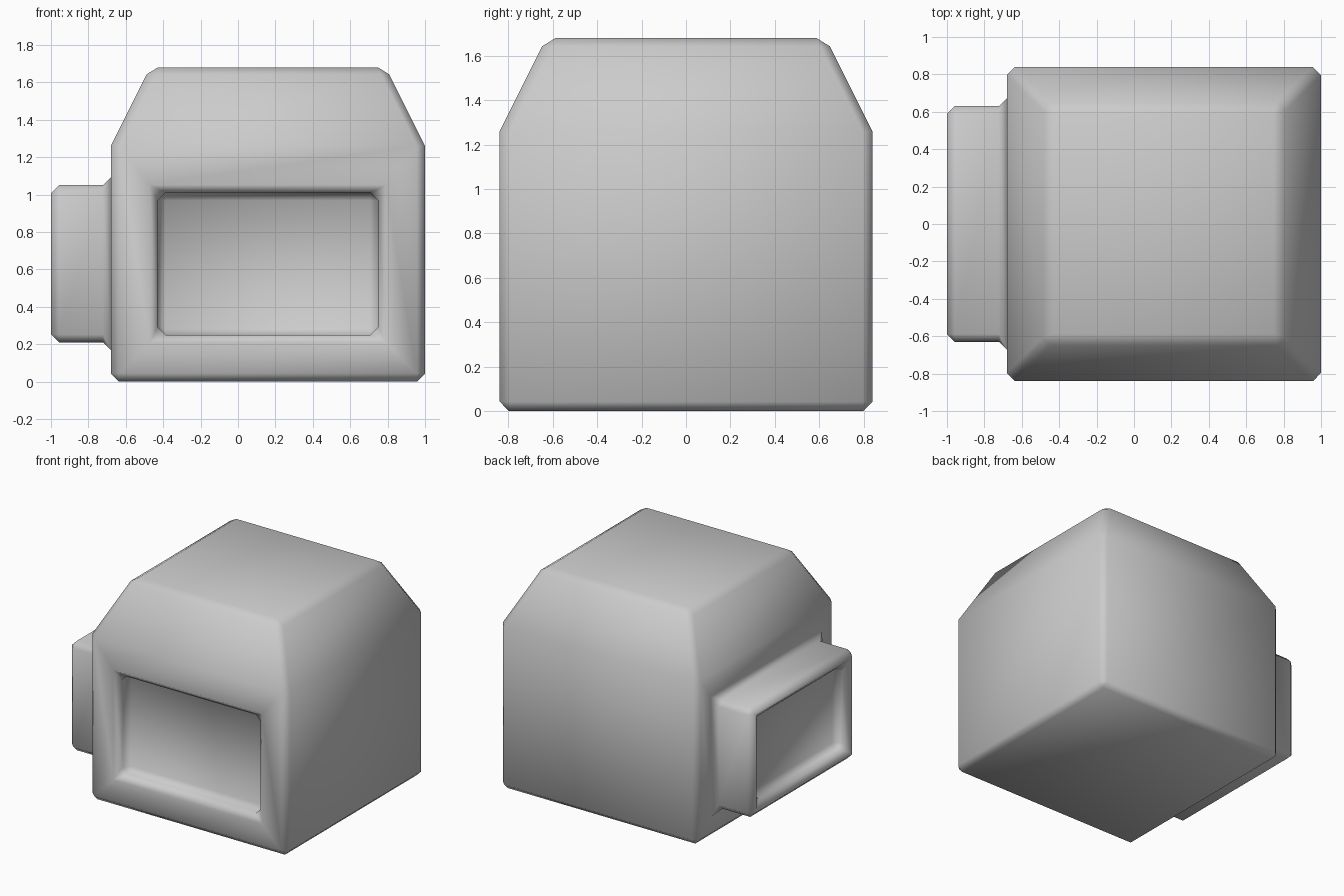
import bpy, bmesh
from mathutils import Vector

if "Cube" in bpy.data.objects:
    bpy.data.objects.remove(bpy.data.objects["Cube"])

X0, X1, Y = -0.68, 1.0, 0.84        # body footprint
SHOULDER, TOP, TAPER = 1.26, 1.68, 0.21

bm = bmesh.new()


def ring(z, inset):
    return [bm.verts.new(c) for c in (
        (X0 + inset, -Y + inset, z), (X1 - inset, -Y + inset, z),
        (X1 - inset, Y - inset, z), (X0 + inset, Y - inset, z))]


def push(face, inset, depth):
    """Inset a face, then extrude it along its normal (negative = recess)."""
    bmesh.ops.inset_individual(bm, faces=[face], thickness=inset, use_even_offset=True)
    face.normal_update()
    n = face.normal.copy()
    new = bmesh.ops.extrude_discrete_faces(bm, faces=[face])["faces"][0]
    bmesh.ops.translate(bm, verts=list(new.verts), vec=n * depth)
    new.normal_update()
    return new


# Block with a tapered top
rings = [ring(0, 0), ring(SHOULDER, 0), ring(TOP, TAPER)]
bm.faces.new(rings[0][::-1])
bm.faces.new(rings[2])
sides = []
for a, b in zip(rings, rings[1:]):
    for i in range(4):
        j = (i + 1) % 4
        sides.append(bm.faces.new((a[i], a[j], b[j], b[i])))
bm.normal_update()
front, left = sides[0], sides[3]

# Front window recess
push(front, 0.25, -0.11)
# Side box with a recessed end
end = push(left, 0.21, 0.32)
push(end, 0.10, -0.10)

bmesh.ops.recalc_face_normals(bm, faces=bm.faces[:])
for f in bm.faces:
    f.smooth = True
mesh = bpy.data.meshes.new("housing")
bm.to_mesh(mesh)
bm.free()
housing = bpy.data.objects.new("housing", mesh)
bpy.context.collection.objects.link(housing)

# Single chamfer on the hard edges, smooth shaded
bev = housing.modifiers.new("edge_chamfer", "BEVEL")
bev.width = 0.042
bev.segments = 1
bev.limit_method = 'ANGLE'
bev.angle_limit = 0.5236
